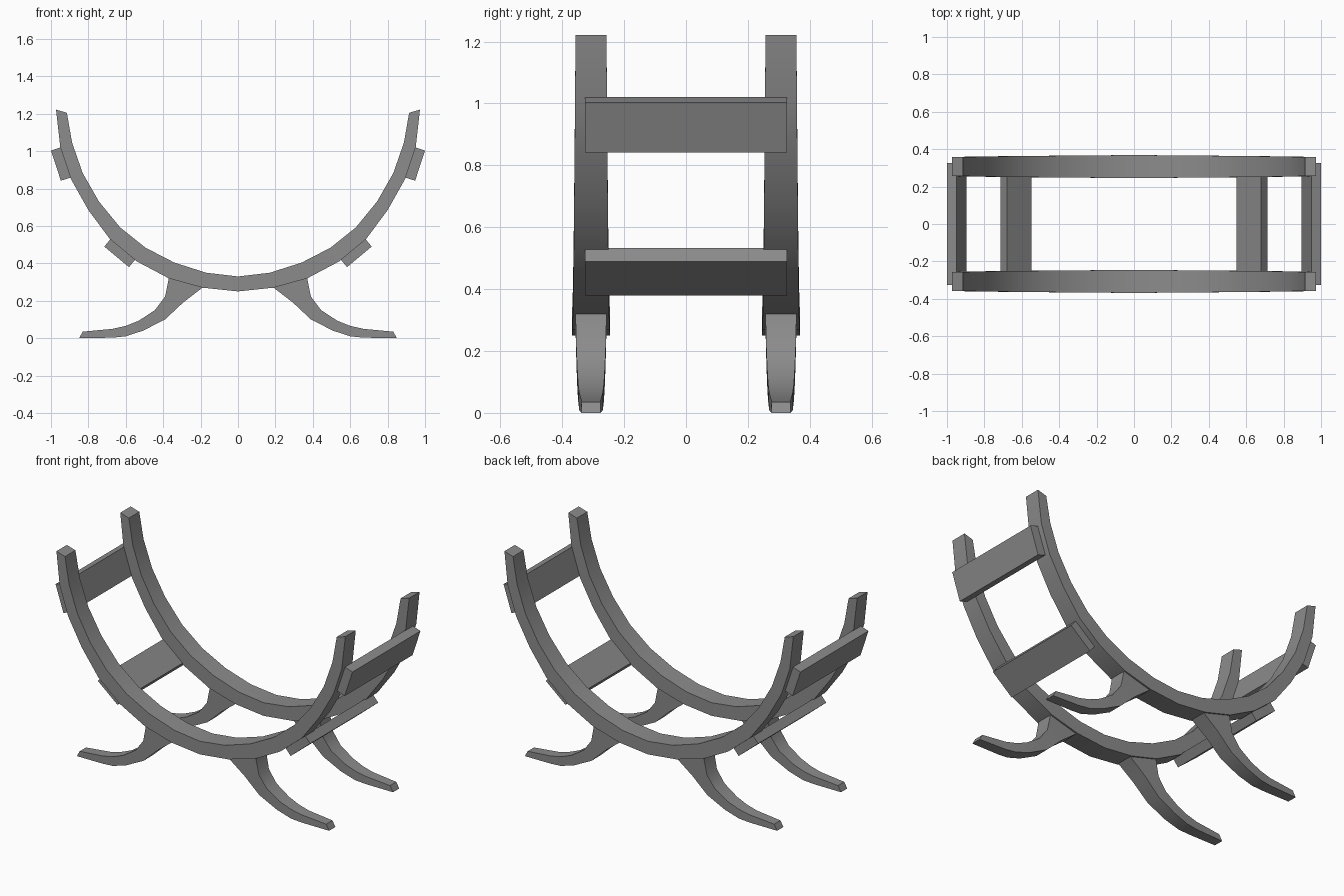
import bpy, bmesh
from mathutils import Vector

cube = bpy.data.objects.get("Cube")
if cube:
    bpy.data.objects.remove(cube, do_unlink=True)

grey = bpy.data.materials.new("grey_wood")
grey.use_nodes = True
grey.diffuse_color = (0.26, 0.26, 0.26, 1)
grey.node_tree.nodes["Principled BSDF"].inputs["Base Color"].default_value = (0.26, 0.26, 0.26, 1)


def loft(name, stations, y, smooth=True):
    """Skin rectangular sections, each (lower point, upper point, half depth)."""
    bm = bmesh.new()
    rings = []
    for low, up, half in stations:
        corners = ((low, -half), (low, half), (up, half), (up, -half))
        rings.append([bm.verts.new((p[0], y + d, p[1])) for p, d in corners])
    for a, b in zip(rings, rings[1:]):
        for i in range(4):
            j = (i + 1) % 4
            bm.faces.new((a[i], a[j], b[j], b[i]))
    bm.faces.new(rings[0])
    bm.faces.new(rings[-1][::-1])
    bmesh.ops.recalc_face_normals(bm, faces=bm.faces)
    mesh = bpy.data.meshes.new(name)
    bm.to_mesh(mesh)
    bm.free()
    mesh.materials.append(grey)
    obj = bpy.data.objects.new(name, mesh)
    bpy.context.collection.objects.link(obj)
    if smooth:
        bpy.ops.object.select_all(action="DESELECT")
        obj.select_set(True)
        bpy.context.view_layer.objects.active = obj
        bpy.ops.object.shade_smooth_by_angle(angle=0.6)
    return obj


def flip(stations, side):
    return [((a[0] * side, a[1]), (b[0] * side, b[1]), h) for a, b, h in stations]


RAIL_Y = 0.307

# Curved rail: half profile from the bottom centre to the tip
outer = [(0, .25), (.19, .27), (.37, .32), (.54, .41), (.685, .53),
         (.80, .685), (.893, .85), (.95, 1.02), (.973, 1.222)]
inner = [(0, .33), (.17, .35), (.34, .404), (.495, .484), (.63, .592),
         (.743, .73), (.83, .882), (.887, 1.045), (.915, 1.205)]
half_rail = [(o, i, .0615 - .0115 * n / 8) for n, (o, i) in enumerate(zip(outer, inner))]
rail = flip(half_rail[:0:-1], -1) + half_rail

# Splayed leg: from the rail down to the foot
leg_low = [(.19, .27), (.294, .19), (.39, .10), (.508, .04), (.60, .01), (.67, .003), (.85, 0)]
leg_up = [(.37, .32), (.39, .222), (.444, .15), (.53, .094), (.60, .066), (.67, .05), (.83, .035)]
leg = [(a, b, .05 - .02 * (n / 6) ** 1.3) for n, (a, b) in enumerate(zip(leg_low, leg_up))]

for depth, y in (("front", -RAIL_Y), ("back", RAIL_Y)):
    loft(depth + "_rail", rail, y)
    for hand, side in (("left", 1), ("right", -1)):
        loft(f"{depth}_{hand}_leg", flip(leg, side), y)

# Cross slats on the outside of the rails: ends of the outer edge
slats = {"upper": ((.947, .842), (1.0, 1.003)), "lower": ((.583, .38), (.715, .49))}
for level, (bottom, top) in slats.items():
    a, b = Vector(bottom), Vector(top)
    run = (b - a).normalized()
    inward = Vector((-run.y, run.x)) * .055
    sections = [(a, a + inward, .327), (b, b + inward, .327)]
    for hand, side in (("left", 1), ("right", -1)):
        loft(f"{level}_{hand}_slat", flip(sections, side), 0, smooth=False)
